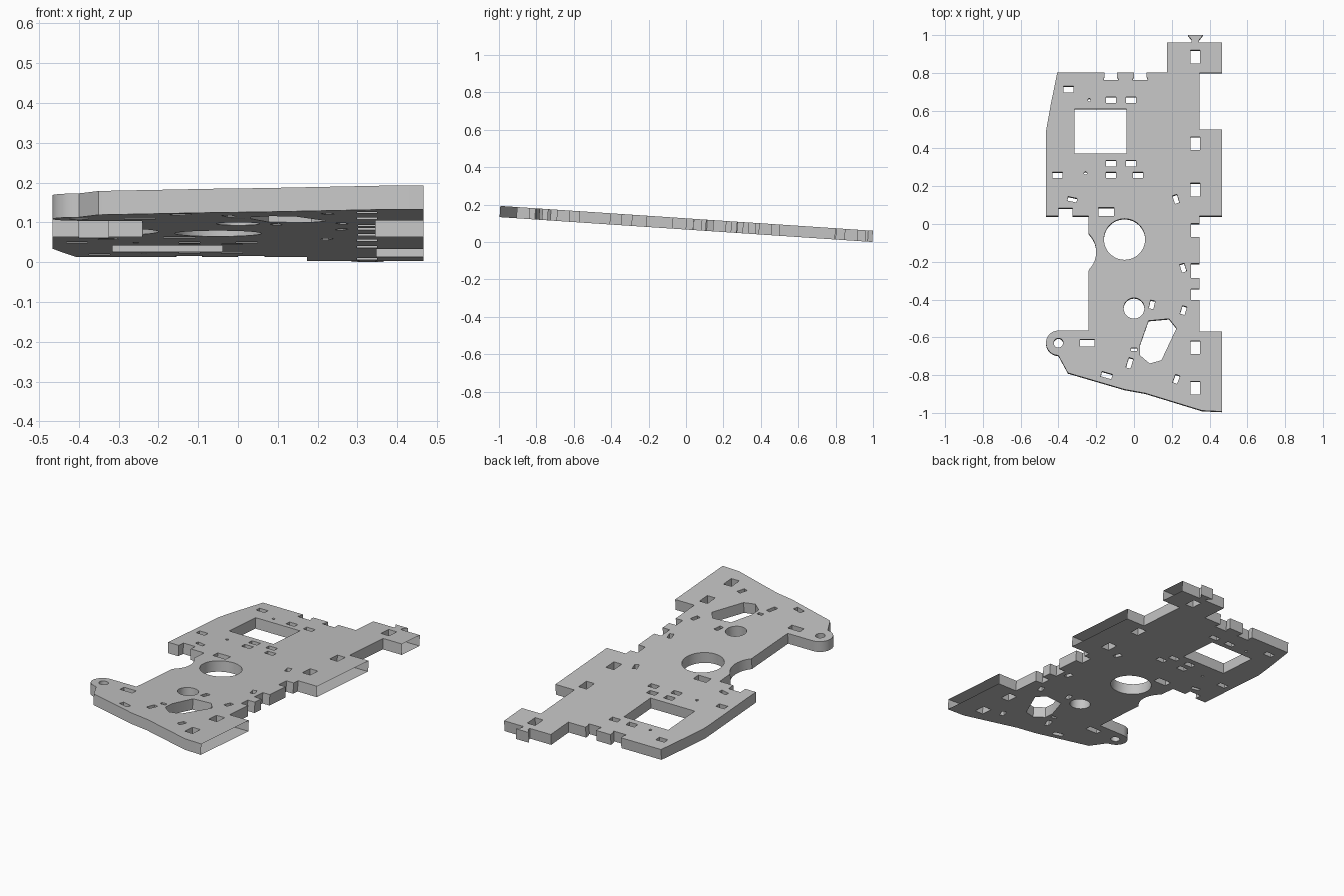
import bpy, bmesh
from math import sin, cos, radians, tau
from mathutils import Matrix, Vector

cube = bpy.data.objects.get("Cube")
if cube:
    bpy.data.objects.remove(cube, do_unlink=True)

THICK, TILT, SIDE = 0.06, 0.0665, 0.466


def arc(cx, cy, r, a0, a1, n):
    """Points along an arc, angles in degrees."""
    return [(cx + r * cos(radians(a0 + (a1 - a0) * i / n)),
             cy + r * sin(radians(a0 + (a1 - a0) * i / n))) for i in range(n + 1)]


def circle(cx, cy, r, n=32):
    return arc(cx, cy, r, 0, 360, n)[:-1]


def slot(cx, cy, w, h, angle=0):
    """Rectangular opening, turned by angle degrees."""
    turn = Matrix.Rotation(radians(angle), 2)
    corners = [(-1, -1), (1, -1), (1, 1), (-1, 1)]
    return [tuple(Vector((cx, cy)) + turn @ Vector((w * i / 2, h * j / 2))) for i, j in corners]


def edge_notches(x_out, x_in, spans):
    """Square notches down the side edge."""
    pts = []
    for top, low in spans:
        pts += [(x_out, top), (x_in, top), (x_in, low), (x_out, low)]
    return pts


def dovetail(x0, x1, y, depth, flare):
    """Flared notch in the back edge, from x0 to x1."""
    s = flare if x1 > x0 else -flare
    return [(x0, y), (x0, y - depth * 0.5), (x0 - s, y - depth),
            (x1 + s, y - depth), (x1, y - depth * 0.5), (x1, y)]


# Outer outline, clockwise from the back tab
outline = [(0.305, 0.96), (0.305, 0.975), (0.285, 1), (0.365, 1), (0.345, 0.975), (0.345, 0.96)]
outline += [(SIDE, 0.96), (SIDE, 0.8), (0.348, 0.8), (0.348, 0.5), (SIDE, 0.5),
            (SIDE, 0.04), (0.346, 0.04)]
outline += edge_notches(0.346, 0.302, [(0, -0.07), (-0.212, -0.288), (-0.346, -0.405)])
outline += [(0.346, -0.572), (SIDE, -0.572), (SIDE, -0.997), (0.36, -0.992),
            (0.06, -0.9), (-0.05, -0.88), (-0.35, -0.792), (-0.4, -0.7)]
outline += arc(-0.4, -0.633, 0.066, 255, 90, 12)          # rounded ear
outline += [(-0.241, -0.567)]
outline += arc(-0.335, -0.15, 0.135, -45, 45, 10)         # scooped waist
outline += [(-0.241, 0.04), (-0.325, 0.04), (-0.325, 0.082), (-0.4, 0.082), (-0.4, 0.04),
            (-0.466, 0.04), (-0.466, 0.49), (-0.44, 0.635), (-0.406, 0.803)]
outline += dovetail(-0.155, -0.09, 0.803, 0.04, 0.007)
outline += dovetail(0, 0.066, 0.803, 0.04, 0.007)
outline += [(0.174, 0.803), (0.174, 0.96)]

# Openings
holes = [circle(-0.05, -0.083, 0.109, 48), circle(0, -0.449, 0.055),
         circle(-0.4, -0.633, 0.025, 20),
         circle(-0.237, 0.656, 0.008, 12), circle(-0.257, 0.268, 0.008, 12),
         slot(-0.177, 0.49, 0.277, 0.238),
         [(0.077, -0.515), (0.185, -0.505), (0.225, -0.555), (0.145, -0.725),
          (0.083, -0.742), (0.033, -0.7), (0.033, -0.64)]]
holes += [slot(0.324, y, 0.05, 0.07) for y in (0.885, 0.425, 0.18, -0.657, -0.872)]
holes += [slot(x, y, 0.053, 0.032) for x, y in
          [(-0.348, 0.713), (-0.122, 0.657), (-0.015, 0.657), (-0.122, 0.32),
           (-0.015, 0.32), (-0.122, 0.257), (0.022, 0.257), (-0.405, 0.257)]]
holes += [slot(-0.147, 0.063, 0.08, 0.045), slot(-0.247, -0.633, 0.077, 0.037),
          slot(0, -0.668, 0.03, 0.018), slot(-0.327, 0.128, 0.05, 0.022, -12),
          slot(-0.145, -0.805, 0.058, 0.027, -16)]
holes += [slot(x, y, 0.025, 0.045, a) for x, y, a in
          [(0.222, 0.13, 17), (0.26, -0.235, 17), (0.262, -0.46, -17),
           (0.095, -0.43, -12), (0.224, -0.825, -20)]]
holes += [slot(-0.023, -0.74, 0.025, 0.055, -17)]

# Filled flat curve, thickened into the plate
curve = bpy.data.curves.new("plate_profile", "CURVE")
curve.dimensions = "2D"
curve.fill_mode = "BOTH"
curve.extrude = THICK / 2
for loop in [outline] + holes:
    spline = curve.splines.new("POLY")
    spline.points.add(len(loop) - 1)
    for point, (x, y) in zip(spline.points, loop):
        point.co = (x, y, 0, 1)
    spline.use_cyclic_u = True
helper = bpy.data.objects.new("plate_profile", curve)
bpy.context.collection.objects.link(helper)
bpy.context.view_layer.update()
mesh = bpy.data.meshes.new_from_object(helper.evaluated_get(bpy.context.evaluated_depsgraph_get()))
bpy.data.objects.remove(helper, do_unlink=True)

# Clean up, and leave the long side edges open
bm = bmesh.new()
bm.from_mesh(mesh)
bmesh.ops.remove_doubles(bm, verts=bm.verts, dist=0.0002)
bmesh.ops.recalc_face_normals(bm, faces=bm.faces)
open_side = [f for f in bm.faces if all(v.co.x > SIDE - 0.001 for v in f.verts)]
bmesh.ops.delete(bm, geom=open_side, context="FACES_ONLY")
bm.to_mesh(mesh)
bm.free()

plate = bpy.data.objects.new("base_plate", mesh)
bpy.context.collection.objects.link(plate)
plate.rotation_euler.x = -TILT
plate.location.z = cos(TILT) * THICK / 2 + sin(TILT)

# Plain grey
grey = bpy.data.materials.new("light_grey")
grey.use_nodes = True
colour = (0.55, 0.55, 0.55, 1)
grey.diffuse_color = colour
grey.node_tree.nodes["Principled BSDF"].inputs["Base Color"].default_value = colour
mesh.materials.clear()
mesh.materials.append(grey)

bpy.context.view_layer.objects.active = plate
plate.select_set(True)
bpy.ops.object.shade_smooth_by_angle(angle=radians(30))
